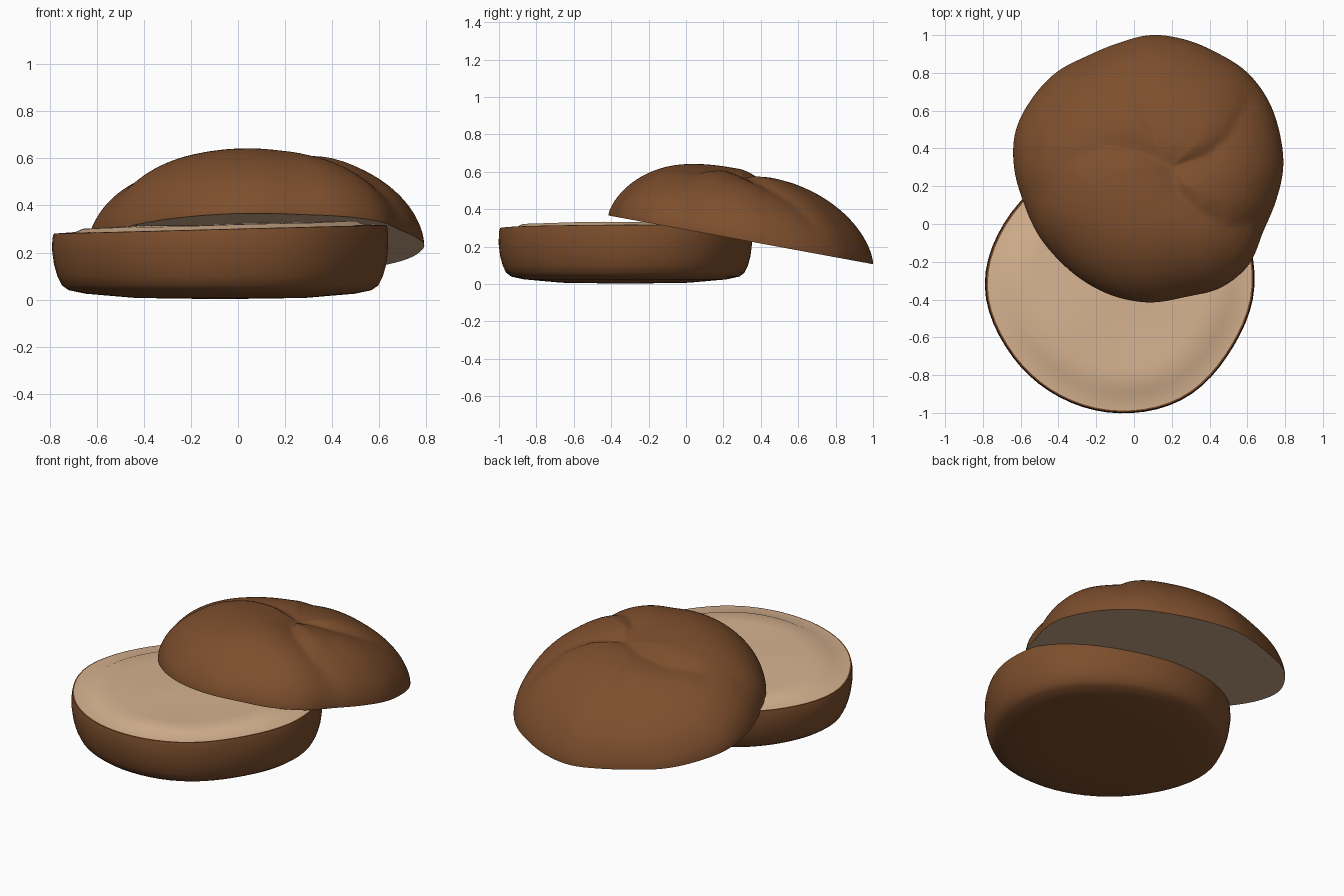
import bpy, bmesh, math
from mathutils import Vector

if "Cube" in bpy.data.objects:
    bpy.data.objects.remove(bpy.data.objects["Cube"])


def material(name, rgb):
    m = bpy.data.materials.new(name)
    m.diffuse_color = (*rgb, 1)
    m.use_nodes = True
    m.node_tree.nodes["Principled BSDF"].inputs["Base Color"].default_value = m.diffuse_color
    return m


crust = material("brown crust", (0.205, 0.077, 0.026))
crumb = material("cream crumb", (0.68, 0.45, 0.28))


def outline(radii, a):
    """Smooth closed interpolation of evenly spaced radii at angle a."""
    n = len(radii)
    u = a / math.tau * n
    i, t = int(u), u - int(u)
    p0, p1, p2, p3 = (radii[(i + k) % n] for k in (-1, 0, 1, 2))
    return p1 + 0.5 * t * (p2 - p0 + t * (2 * p0 - 5 * p1 + 4 * p2 - p3
                                          + t * (3 * (p1 - p2) + p3 - p0)))


def loft(name, centre, radii, rings, segs):
    """Rings are (scale, height function, material of the band leading to it);
    the first and last have scale 0 and become single points."""
    bm = bmesh.new()
    loops = []
    for s, height, _ in rings:
        loop = []
        for k in range(segs if s > 0 else 1):
            a = math.tau * k / segs
            r = s * outline(radii, a)
            x, y = centre[0] + r * math.cos(a), centre[1] + r * math.sin(a)
            loop.append(bm.verts.new((x, y, height(x, y))))
        loops.append(loop)
    for (lo, hi), ring in zip(zip(loops, loops[1:]), rings[1:]):
        for k in range(segs):
            j = (k + 1) % segs
            if len(lo) == 1:
                f = bm.faces.new((lo[0], hi[j], hi[k]))
            elif len(hi) == 1:
                f = bm.faces.new((lo[k], lo[j], hi[0]))
            else:
                f = bm.faces.new((lo[k], lo[j], hi[j], hi[k]))
            f.material_index = ring[2]
    bmesh.ops.recalc_face_normals(bm, faces=bm.faces)
    me = bpy.data.meshes.new(name)
    bm.to_mesh(me)
    bm.free()
    me.materials.append(crust)
    me.materials.append(crumb)
    ob = bpy.data.objects.new(name, me)
    bpy.context.collection.objects.link(ob)
    bpy.ops.object.select_all(action='DESELECT')
    ob.select_set(True)
    bpy.context.view_layer.objects.active = ob
    bpy.ops.object.shade_smooth_by_angle(angle=math.radians(45))
    return ob


# Bottom half: crust cup with a slightly raised crumb face
def flat(z):
    return lambda x, y: z


def cut(dz, wave=0.0):
    return lambda x, y: (0.298 + 0.026 * (x + 0.07) + dz
                         + wave * math.sin(7 * x + 1) * math.cos(6 * y))


base_radii = [0.713, 0.72, 0.685, 0.678, 0.68, 0.695,
              0.715, 0.685, 0.673, 0.677, 0.689, 0.682]
base_rings = [(0, flat(0.002), 0), (0.5, flat(0.007), 0), (0.8, flat(0.025), 0),
              (0.9, flat(0.04), 0), (0.94, flat(0.06), 0), (0.968, flat(0.1), 0),
              (0.988, flat(0.15), 0), (1.0, flat(0.215), 0), (0.997, cut(-0.02), 0),
              (0.99, cut(0), 0), (0.978, cut(0.001), 0),
              (0.86, cut(0.005), 1), (0.82, cut(0.018, 0.003), 1),
              (0.65, cut(0.02, 0.006), 1), (0.45, cut(0.02, 0.006), 1),
              (0.22, cut(0.02, 0.006), 1), (0, cut(0.02), 1)]
loft("bun_bottom", (-0.075, -0.325), base_radii, base_rings, 64)

# Top half: tilted dome with pinwheel creases
creases = [[(0.2, 0.3), (0.38, 0.36), (0.5, 0.46), (0.62, 0.68)],
           [(0.2, 0.3), (0.23, 0.18), (0.34, 0.07), (0.5, -0.01), (0.72, 0.01)],
           [(0.2, 0.3), (0.02, 0.39), (-0.15, 0.41), (-0.33, 0.34), (-0.45, 0.18)],
           [(0.2, 0.3), (0.12, 0.42), (0.07, 0.53), (0.03, 0.70)]]
depths = [0.055, 0.055, 0.055, 0.045]


def groove(x, y):
    """Crease depth: steep on the left of each line, gentle on the right."""
    p = Vector((x, y))
    best = 0
    for line, depth in zip(creases, depths):
        near = (9, 0, 0)
        n = len(line) - 1
        for i in range(n):
            a, b = Vector(line[i]), Vector(line[i + 1])
            d = b - a
            t = min(1, max(0, (p - a).dot(d) / d.length_squared))
            dist = (p - a - d * t).length
            if dist < near[0]:
                side = d.x * (p - a).y - d.y * (p - a).x
                near = (dist, (i + t) / n, side / (d.length * dist + 1e-6))
        width = 0.075 - 0.025 * near[2]
        e = near[0] / width
        fall = math.exp(-e * e / (0.35 + e))
        best = max(best, depth * (1 - 0.7 * near[1]) * fall)
    return best


def tilt(x, y):
    return 0.235 - 0.184 * (y - 0.3)


def dome(rho):
    base = max(0, 1 - rho ** 2.5)

    def height(x, y):
        dx, dy = x - 0.09, y - 0.3
        r = math.hypot(dx, dy) + 1e-6
        # shallower slope at the front, fuller at the sides
        q = 0.57 + (0.13 if dy < 0 else 0.03) * (dy / r) ** 2
        f = base ** q
        return tilt(x, y) + 0.388 * f - groove(x, y) * min(1, 2 * f)
    return height


top_radii = [0.70, 0.705, 0.715, 0.715, 0.70, 0.70, 0.70, 0.68,
             0.68, 0.71, 0.728, 0.742, 0.725, 0.70, 0.695, 0.692,
             0.70, 0.71, 0.715, 0.71, 0.735, 0.73, 0.685, 0.685]
steps = 56
rhos = [math.sin(math.pi / 2 * i / steps) for i in range(steps)] + [1.0]
top_rings = [(r, dome(r), 0) for r in rhos]
top_rings += [(0.97, tilt, 1), (0.5, tilt, 1), (0, tilt, 1)]
loft("bun_top", (0.09, 0.3), top_radii, top_rings, 160)
